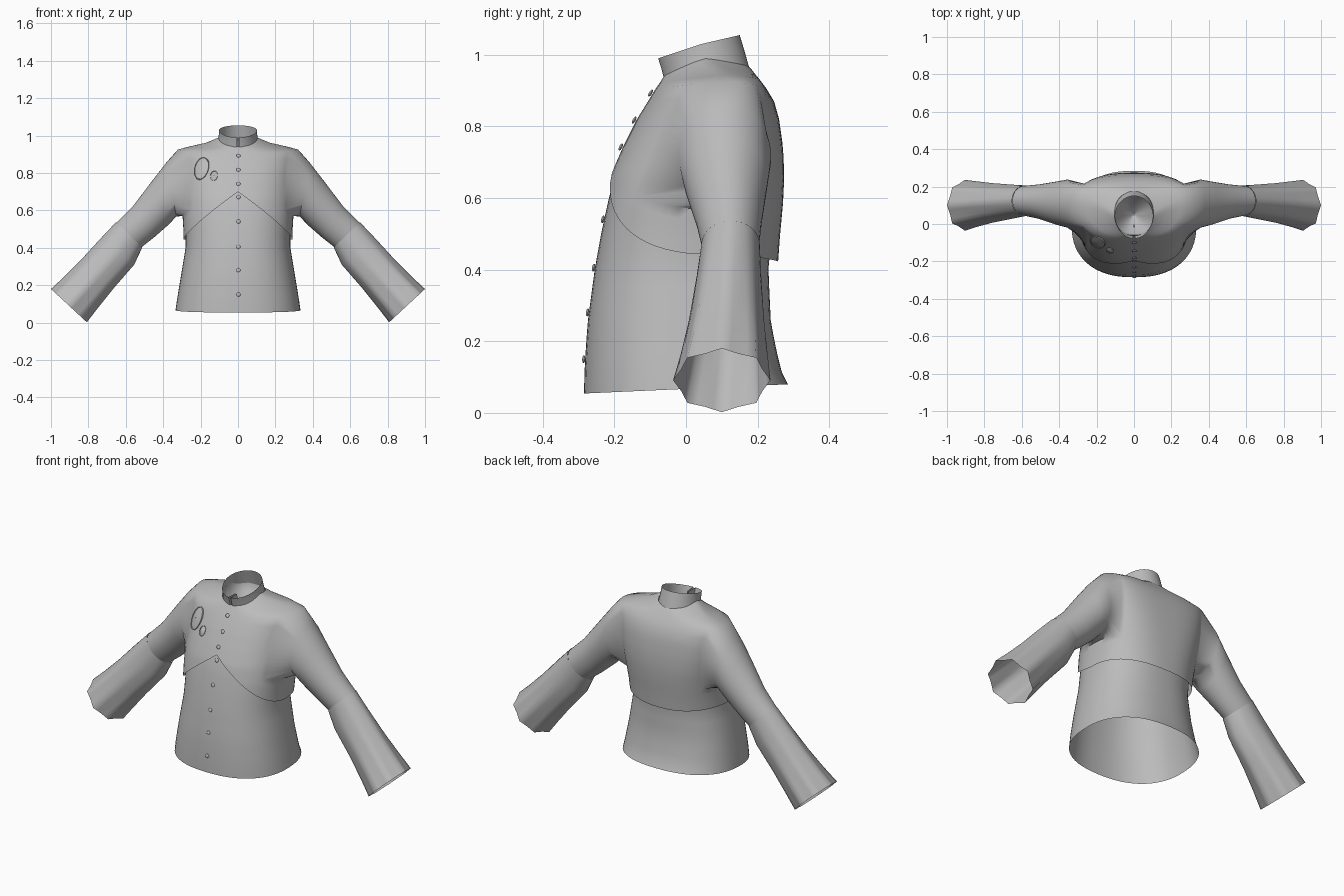
import bpy, bmesh, math
from mathutils import Vector
from mathutils.bvhtree import BVHTree

cube = bpy.data.objects.get("Cube")
if cube:
    bpy.data.objects.remove(cube, do_unlink=True)

cloth = bpy.data.materials.new("grey cloth")
cloth.use_nodes = True
GREY = (0.5, 0.5, 0.5, 1)
cloth.diffuse_color = GREY
cloth.node_tree.nodes["Principled BSDF"].inputs["Base Color"].default_value = GREY


def finish(name, bm, angle=50):
    bmesh.ops.recalc_face_normals(bm, faces=bm.faces)
    mesh = bpy.data.meshes.new(name)
    bm.to_mesh(mesh)
    bm.free()
    obj = bpy.data.objects.new(name, mesh)
    bpy.context.collection.objects.link(obj)
    mesh.materials.append(cloth)
    bpy.ops.object.select_all(action="DESELECT")
    obj.select_set(True)
    bpy.context.view_layer.objects.active = obj
    bpy.ops.object.shade_smooth_by_angle(angle=math.radians(angle))
    return obj


def add_verts(bm, rows):
    return [[bm.verts.new(p) for p in row] for row in rows]


def skin(bm, grid, closed=True, is_hole=lambda r, i: False):
    """Faces between successive rows of vertices."""
    n = len(grid[0])
    for r, (a, b) in enumerate(zip(grid, grid[1:])):
        for i in range(n if closed else n - 1):
            j = (i + 1) % n
            if not is_hole(r, i):
                bm.faces.new((a[i], a[j], b[j], b[i]))


def loft(name, rows, closed=True, angle=50):
    bm = bmesh.new()
    skin(bm, add_verts(bm, rows), closed)
    return finish(name, bm, angle)


ROUND = 2.35
BROAD = 3.0


def oval(t, rx, cy, yf, yb, n=ROUND, n_back=ROUND):
    """Point on a rounded section with its own front and back depth."""
    c, s = math.cos(t), math.sin(t)
    x = rx * math.copysign(abs(c) ** (2 / n), c)
    bulge = (1 - abs(x / rx) ** (n_back if s > 0 else n)) ** (1 / (n_back if s > 0 else n))
    return x, cy + ((yb - cy) if s > 0 else (yf - cy)) * bulge


def tilted_ring(angles, rx, cy, zs, yf, zf, yb, zb, n=ROUND, n_back=ROUND):
    """Ring with separate heights at the sides, front and back."""
    row = []
    for t in angles:
        x, y = oval(t, rx, cy, yf, yb, n, n_back)
        w = abs(math.sin(t))
        row.append((x, y, zs + ((zb if math.sin(t) > 0 else zf) - zs) * w))
    return row


# Torso sections: height, half width, widest y, front y, back y
TORSO = [
    (0.06, 0.335, 0.00, -0.285, 0.287), (0.13, 0.325, 0.00, -0.283, 0.262),
    (0.25, 0.305, 0.00, -0.275, 0.237), (0.40, 0.280, 0.00, -0.255, 0.230),
    (0.50, 0.280, 0.01, -0.237, 0.240), (0.58, 0.285, 0.02, -0.220, 0.250),
    (0.66, 0.290, 0.05, -0.200, 0.256), (0.74, 0.295, 0.08, -0.165, 0.255),
    (0.82, 0.300, 0.10, -0.125, 0.246),
]


def section(z):
    for a, b in zip(TORSO, TORSO[1:]):
        if z <= b[0]:
            break
    f = max(0, min(1, (z - a[0]) / (b[0] - a[0])))
    return [p + (q - p) * f for p, q in zip(a[1:], b[1:])]


SIDES = 64
ANGLES = [2 * math.pi * i / SIDES for i in range(SIDES)]

# Inner body of the jacket, open at the hem
rows = []
for k in range(15):
    z = 0.067 + 0.048 * k
    row = []
    for t in ANGLES:
        x, y = oval(t, *section(z))
        row.append((x, y, z + (0.045 * y if k == 0 else 0)))
    rows.append(row)
jacket_body = loft("jacket_body", rows)


# Sleeve rings: top edge (x, z), bottom edge (x, z), front y, back y
def sleeve_rows(rings, side, count, scallop=0.0):
    rows = []
    for k, (tx, tz, bx, bz, y0, y1) in enumerate(rings):
        flare = scallop * k / (len(rings) - 1)
        mid = Vector(((tx + bx) / 2, (y0 + y1) / 2, (tz + bz) / 2))
        up = Vector((tx - bx, 0, tz - bz)) / 2
        out = Vector((0, (y1 - y0) / 2, 0))
        row = []
        for i in range(count):
            t = 2 * math.pi * i / count
            r = 1 - flare * abs(math.sin(4 * t))
            p = mid + (up * math.cos(t) + out * math.sin(t)) * r
            row.append((p.x * side, p.y, p.z))
        rows.append(row)
    return rows


UPPER = [
    (0.38, 0.860, 0.330, 0.568, -0.020, 0.238), (0.45, 0.770, 0.37, 0.525, -0.005, 0.228),
    (0.56, 0.625, 0.45, 0.455, 0.028, 0.212), (0.65, 0.535, 0.52, 0.40, 0.045, 0.204),
]
CUFF = [
    (0.652, 0.537, 0.512, 0.402, 0.043, 0.206), (0.73, 0.455, 0.555, 0.31, 0.030, 0.210),
    (0.84, 0.335, 0.668, 0.18, 0.008, 0.218), (0.93, 0.245, 0.748, 0.08, -0.015, 0.228),
    (1.00, 0.180, 0.808, 0.002, -0.036, 0.236),
]


# Cropped outer layer with a pointed front hem, up over the shoulders
def crop_hem(t):
    u = abs(math.cos(t)) ** (2 / ROUND)
    if math.sin(t) < 0:
        return 0.445 + 0.22 * (1 - u) + 0.035 * abs(math.sin(t)) ** (2 / ROUND)
    return 0.445 - 0.022 * (1 - u * u)


rows = []
for k in range(13):
    row = []
    for t in ANGLES:
        h = crop_hem(t)
        z = h + (0.82 - h) * k / 12
        rx, cy, yf, yb = section(z)
        back = yb + 0.014 + 0.011 * (1 - k / 12)
        broad = ROUND + (BROAD - ROUND) * k / 12
        row.append((*oval(t, rx + 0.012, cy, yf - 0.012, back, ROUND, broad), z))
    rows.append(row)
for ring in [
    (0.318, 0.11, 0.885, -0.106, 0.870, 0.246, 0.870),
    (0.321, 0.12, 0.926, -0.085, 0.905, 0.225, 0.905),
    (0.250, 0.115, 0.944, -0.073, 0.922, 0.205, 0.932),
    (0.170, 0.09, 0.962, -0.067, 0.932, 0.190, 0.950),
    (0.120, 0.06, 0.983, -0.063, 0.938, 0.180, 0.963),
    (0.104, 0.055, 0.990, -0.060, 0.942, 0.170, 0.970),
    # lining below the collar
    (0.098, 0.055, 0.930, -0.050, 0.900, 0.160, 0.930),
    (0.003, 0.050, 0.840, 0.047, 0.840, 0.053, 0.840),
]:
    rows.append(tilted_ring(ANGLES, *ring, ROUND, BROAD if ring[0] > 0.2 else ROUND))

# Armholes: a patch of the grid on each side, bridged to the upper sleeves
LOW, HIGH, REACH = 4, 14, 6


def in_armhole(r, i):
    half = SIDES // 2
    return LOW <= r < HIGH and (i + REACH) % half < 2 * REACH


bm = bmesh.new()
grid = add_verts(bm, rows)
skin(bm, grid, is_hole=in_armhole)
path = [(HIGH, c) for c in range(REACH + 1)]
path += [(r, REACH) for r in range(HIGH - 1, LOW - 1, -1)]
path += [(LOW, c) for c in range(REACH - 1, -REACH - 1, -1)]
path += [(r, -REACH) for r in range(LOW + 1, HIGH + 1)]
path += [(HIGH, c) for c in range(1 - REACH, 0)]
for side in (1, -1):
    armhole = [grid[r][(c if side > 0 else SIDES // 2 - c) % SIDES] for r, c in path]
    skin(bm, [armhole] + add_verts(bm, sleeve_rows(UPPER, side, len(path))))
crop_layer = finish("crop_layer_with_sleeves", bm, 75)

for label, side in (("left", 1), ("right", -1)):
    loft(label + "_flared_cuff", sleeve_rows(CUFF, side, 32, 0.1))

# Standing collar, split at the front with edges turned inwards
gap = 0.06
collar_angles = [-math.pi / 2 + gap + (2 * math.pi - 2 * gap) * i / 48 for i in range(49)]
rows = []
for ring in [
    (0.107, 0.055, 0.980, -0.062, 0.934, 0.177, 0.962),
    (0.103, 0.050, 1.002, -0.069, 0.962, 0.165, 1.005),
    (0.101, 0.042, 1.030, -0.078, 0.990, 0.150, 1.055),
]:
    row = tilted_ring(collar_angles, *ring, 2, 2)
    flap = [(s * 0.004, row[0][1] + 0.06, row[0][2]) for s in (1, -1)]
    rows.append([flap[0]] + row + [flap[1]])
loft("collar", rows, closed=False)


# Buttons and badges sit on the cloth surface
def tree(obj):
    return BVHTree.FromPolygons([v.co for v in obj.data.vertices],
                                [p.vertices for p in obj.data.polygons])


trees = [tree(crop_layer), tree(jacket_body)]


def surface(x, z):
    hits = [t.ray_cast(Vector((x, -1, z)), Vector((0, 1, 0))) for t in trees]
    hit = min((h for h in hits if h[0]), key=lambda h: h[0].y)
    normal = hit[1] if hit[1].y < 0 else -hit[1]
    return hit[0], normal


for i, z in enumerate((0.89, 0.815, 0.74, 0.67, 0.54, 0.405, 0.28, 0.15)):
    spot, normal = surface(0.002, z)
    bm = bmesh.new()
    bmesh.ops.create_uvsphere(bm, u_segments=12, v_segments=8, radius=0.011)
    bmesh.ops.scale(bm, verts=bm.verts, vec=(1, 1, 0.4))
    button = finish("button_%d" % (i + 1), bm)
    button.location = spot + normal * (0.006 if z > 0.7 else 0.004)
    button.rotation_euler = normal.to_track_quat("Z", "Y").to_euler()

# Oval badges: domed face inside a thin raised rim
RIM = [(1.0, -0.01), (1.0, 0.003), (0.95, 0.004), (0.91, 0.001), (0.5, 0.006), (0.02, 0.008)]
for name, x, z, rx, rz in (("large_badge", -0.195, 0.825, 0.042, 0.066),
                           ("small_badge", -0.128, 0.785, 0.02, 0.029)):
    spot, normal = surface(x, z)
    rows = [[(rx * r * math.cos(t), rz * r * math.sin(t), h) for t in ANGLES[::2]]
            for r, h in RIM]
    badge = loft(name, rows, angle=40)
    badge.location = spot
    badge.rotation_euler = normal.to_track_quat("Z", "Y").to_euler()
